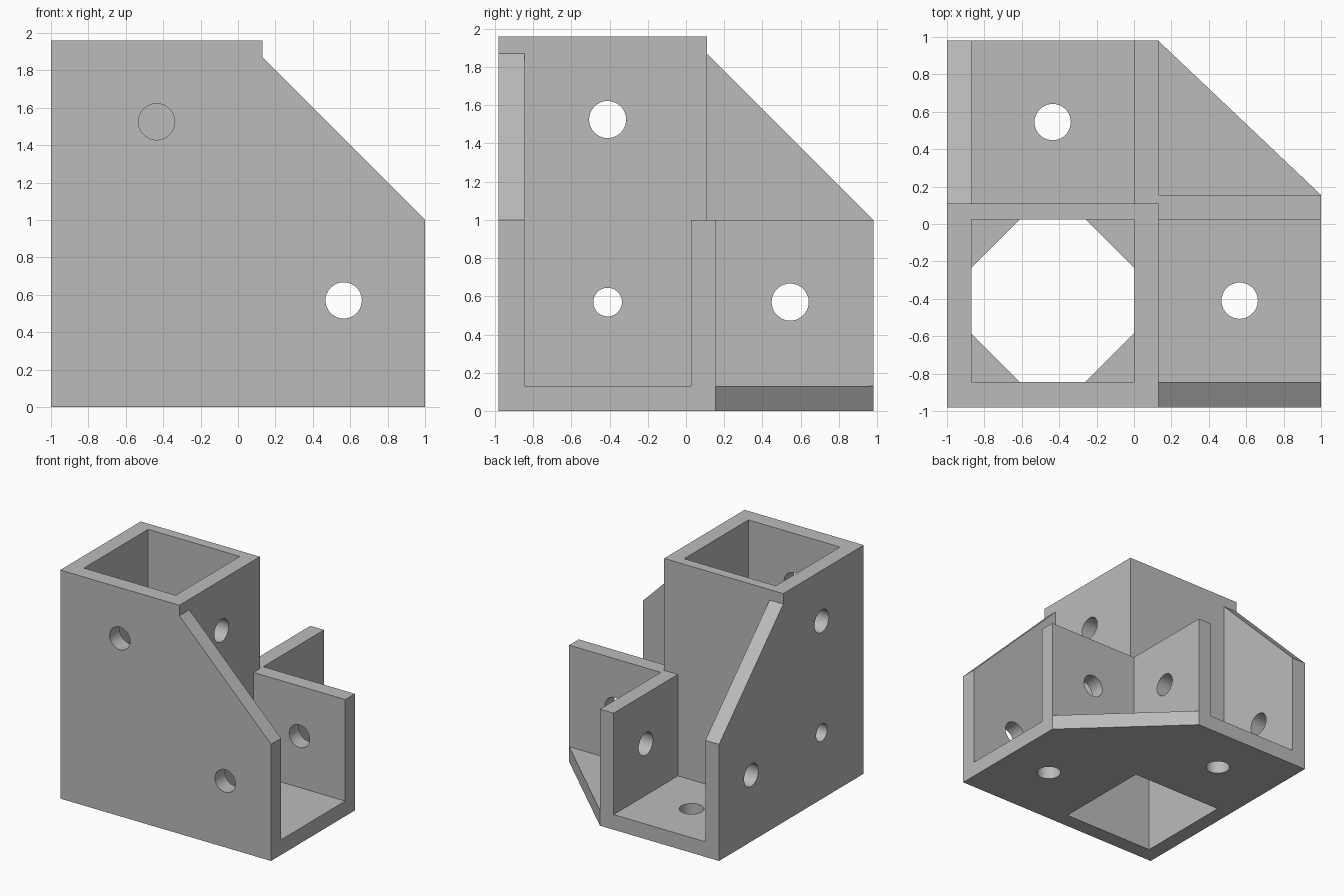
import bpy, bmesh, math

if "Cube" in bpy.data.objects:
    bpy.data.objects.remove(bpy.data.objects["Cube"], do_unlink=True)

grey = bpy.data.materials.new("plain grey")
grey.use_nodes = True
tone = (0.5, 0.5, 0.5, 1)
grey.diffuse_color = tone
grey.node_tree.nodes["Principled BSDF"].inputs["Base Color"].default_value = tone


def prism(name, points, axis, low, high):
    """Extrude a 2D outline along an axis between two levels."""
    def place(a, b, level):
        return {"x": (level, a, b), "y": (a, level, b), "z": (a, b, level)}[axis]
    bm = bmesh.new()
    face = bm.faces.new([bm.verts.new(place(a, b, low)) for a, b in points])
    out = bmesh.ops.extrude_face_region(bm, geom=[face])
    moved = [v for v in out["geom"] if isinstance(v, bmesh.types.BMVert)]
    bmesh.ops.translate(bm, verts=moved, vec=place(0, 0, high - low))
    bmesh.ops.recalc_face_normals(bm, faces=bm.faces)
    mesh = bpy.data.meshes.new(name)
    bm.to_mesh(mesh)
    bm.free()
    mesh.materials.append(grey)
    obj = bpy.data.objects.new(name, mesh)
    bpy.context.collection.objects.link(obj)
    return obj


def box(name, x, y, z):
    return prism(name, [(x[0], y[0]), (x[1], y[0]), (x[1], y[1]), (x[0], y[1])], "z", *z)


def hole(a, b, radius, axis, low, high):
    steps = [math.tau * i / 40 for i in range(40)]
    ring = [(a + radius * math.cos(t), b + radius * math.sin(t)) for t in steps]
    return prism("hole_cutter", ring, axis, low, high)


# Main dimensions
F, B = -0.98, 0.98            # front and back
X0, X1, X2 = -0.87, 0, 0.13   # socket in x, outer face of its wall
Y0, Y1, Y2, Y3 = -0.845, 0.025, 0.11, 0.155
FLOOR, RIM, STOP, TOP = 0.13, 1.0, 1.09, 1.96
FAR = 2.2
MX, MY, MZ = -0.435, -0.41, 0.57   # socket centre lines
BIG, SMALL = 0.097, 0.075

# Solid block with the chamfered base corner
body = prism("tube_corner_bracket",
             [(-1, F), (1, F), (1, Y3), (X2, B), (-1, B)], "z", 0, TOP)

# Channels, open corner and space above the channels
cutters = [
    box("right_channel_cutter", (X2, FAR), (Y0, Y1), (FLOOR, FAR)),
    box("back_channel_cutter", (X0, X1), (Y2, FAR), (FLOOR, FAR)),
    box("outer_corner_cutter", (X2, FAR), (Y3, FAR), (FLOOR, FAR)),
    box("right_space_cutter", (X2, FAR), (Y0, FAR), (RIM, FAR)),
    box("back_space_cutter", (X0, FAR), (Y2, FAR), (RIM, FAR)),
]

# Upright socket, with corner stops left between its two halves
c = 0.26
cutters += [
    box("lower_socket_cutter", (X0, X1), (Y0, Y1), (-0.1, RIM)),
    box("upper_socket_cutter", (X0, X1), (Y0, Y1), (STOP, FAR)),
    prism("stop_opening_cutter",
          [(X0 + c, Y0), (X1 - c, Y0), (X1, Y0 + c), (X1, Y1 - c),
           (X1 - c, Y1), (X0 + c, Y1), (X0, Y1 - c), (X0, Y0 + c)],
          "z", RIM - 0.1, STOP + 0.1),
]


# Sloped tops of the two large walls
def slope(start, end):
    return [(start, RIM + end - start), (end + 0.2, RIM - 0.2), (end + 0.2, FAR), (start, FAR)]


cutters += [
    prism("front_slope_cutter", slope(X2, 1), "y", -1.2, Y0 + 0.02),
    prism("left_slope_cutter", slope(Y2, B), "x", -1.2, X0 + 0.02),
]

# Screw holes
cutters += [
    hole(0.565, MZ, BIG, "y", -1.2, 0.3),
    hole(0.545, MZ, BIG, "x", -1.2, 0.3),
    hole(MY, MZ, SMALL, "x", -1.2, 0.3),
    hole(MY, 1.525, BIG, "x", -1.2, 0.3),
    hole(MX, 1.525, BIG, "y", -1.2, -0.5),
    hole(MX, 0.545, BIG, "z", -0.1, 0.3),
    hole(0.565, MY, BIG, "z", -0.1, 0.3),
]

# Carve the block, then drop the cutters
for cutter in cutters:
    cutter.hide_render = True
    mod = body.modifiers.new("cut", "BOOLEAN")
    mod.operation = "DIFFERENCE"
    mod.solver = "EXACT"
    mod.object = cutter
bpy.context.view_layer.update()
carved = bpy.data.meshes.new_from_object(body.evaluated_get(bpy.context.evaluated_depsgraph_get()))
body.modifiers.clear()
body.data = carved
for cutter in cutters:
    bpy.data.objects.remove(cutter, do_unlink=True)

# Smooth hole walls, sharp edges elsewhere
bpy.ops.object.select_all(action="DESELECT")
body.select_set(True)
bpy.context.view_layer.objects.active = body
bpy.ops.object.shade_smooth_by_angle(angle=math.radians(25))
